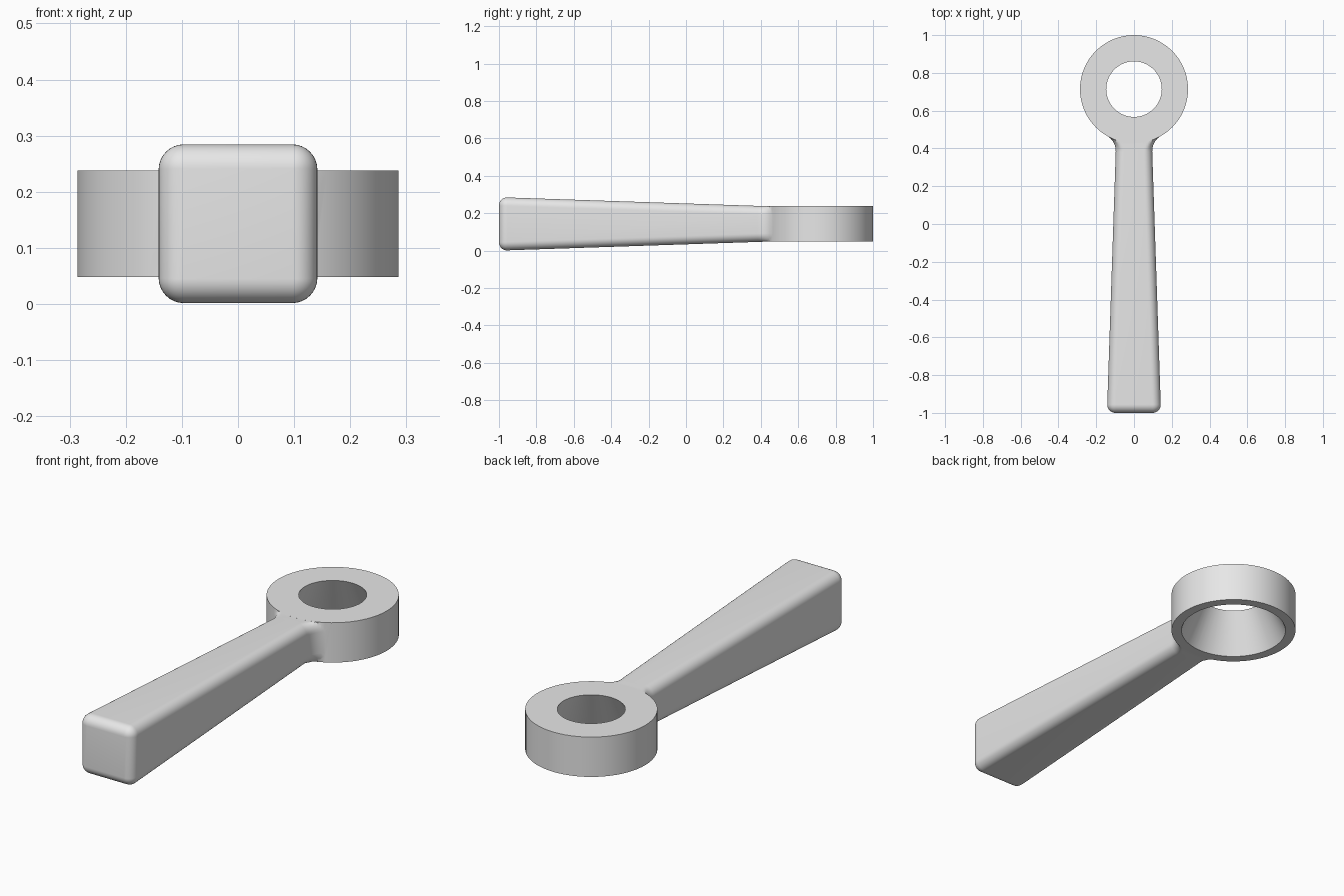
import bpy, bmesh, math

if "Cube" in bpy.data.objects:
    bpy.data.objects.remove(bpy.data.objects["Cube"])

MID = 0.143                      # height of the centre plane
RING_Y, RING_R = 0.714, 0.286    # ring centre and radius
LOW, TOP = 0.048, 0.238          # ring bottom and top
CORNER = 0.045                   # handle edge rounding
STEPS = 8

grey = bpy.data.materials.new("light grey")
grey.diffuse_color = (0.8, 0.8, 0.8, 1)
grey.use_nodes = True
grey.node_tree.nodes["Principled BSDF"].inputs["Base Color"].default_value = grey.diffuse_color


def finish(bm, name):
    bmesh.ops.remove_doubles(bm, verts=bm.verts, dist=1e-5)
    bmesh.ops.recalc_face_normals(bm, faces=bm.faces)
    mesh = bpy.data.meshes.new(name)
    bm.to_mesh(mesh)
    bm.free()
    mesh.materials.append(grey)
    obj = bpy.data.objects.new(name, mesh)
    bpy.context.collection.objects.link(obj)
    return obj


def frustum(name, r_low, r_top, z_low, z_top, segments=64):
    bm = bmesh.new()
    bmesh.ops.create_cone(bm, cap_ends=True, segments=segments, radius1=r_low,
                          radius2=r_top, depth=z_top - z_low)
    bmesh.ops.translate(bm, verts=bm.verts, vec=(0, RING_Y, (z_low + z_top) / 2))
    return finish(bm, name)


def half_width(y):
    return 0.143 - 0.048 * min(1, (y + 1) / 1.428)


def section(half, radius, y, limit):
    """Rounded square across the handle, cut flat above and below the limit."""
    points = []
    for quarter in range(4):
        for i in range(STEPS + 1):
            a = math.pi / 2 * (quarter + i / STEPS)
            sx = 1 if quarter in (0, 3) else -1
            sz = 1 if quarter in (0, 1) else -1
            x = sx * (half - radius) + radius * math.cos(a)
            z = sz * (half - radius) + radius * math.sin(a)
            points.append((x, y, MID + max(-limit, min(limit, z))))
    return points


# handle: rounded butt end, straight taper, then a fillet into the ring
sections = []
for i in range(STEPS + 1):
    a = math.pi / 2 * i / STEPS
    y = -1 + CORNER * (1 - math.sin(a))
    inset = CORNER * (1 - math.cos(a))
    sections.append((half_width(y) - inset, CORNER - inset, y))
sections.reverse()
# after reversing, the largest inset belongs to the outermost section
sections = [s for s in sorted(sections, key=lambda s: s[2])]
FILLET, START = 0.1, 0.382
for i in range(STEPS + 1):
    a = math.radians(59.3) * i / STEPS
    y = START + FILLET * math.sin(a)
    d = FILLET * (1 - math.cos(a))
    sections.append((half_width(y) + d, CORNER + d, y))
sections.append((sections[-1][0], sections[-1][1], 0.52))

bm = bmesh.new()
loops = [[bm.verts.new(p) for p in section(h, r, y, half_width(y) - 0.0002)]
         for h, r, y in sections]
n = len(loops[0])
for a, b in zip(loops, loops[1:]):
    for i in range(n):
        j = (i + 1) % n
        bm.faces.new((a[i], a[j], b[j], b[i]))
bm.faces.new(loops[0])
bm.faces.new(loops[-1])
handle = finish(bm, "handle")

# ring body, joined to the handle, with a bore that widens downwards
wrench = frustum("ring_handle", RING_R, RING_R, LOW, TOP)
slope = (0.24 - 0.147) / (TOP - LOW)
bore = frustum("bore_cutter", 0.24 + slope * 0.05, 0.147 - slope * 0.05,
               LOW - 0.05, TOP + 0.05)

bpy.context.view_layer.objects.active = wrench
wrench.select_set(True)
for tool, operation in ((handle, 'UNION'), (bore, 'DIFFERENCE')):
    mod = wrench.modifiers.new(operation.lower(), 'BOOLEAN')
    mod.operation = operation
    mod.solver = 'EXACT'
    mod.object = tool
    bpy.ops.object.modifier_apply(modifier=mod.name)
    bpy.data.objects.remove(tool)
bpy.ops.object.shade_smooth_by_angle(angle=math.radians(30))
